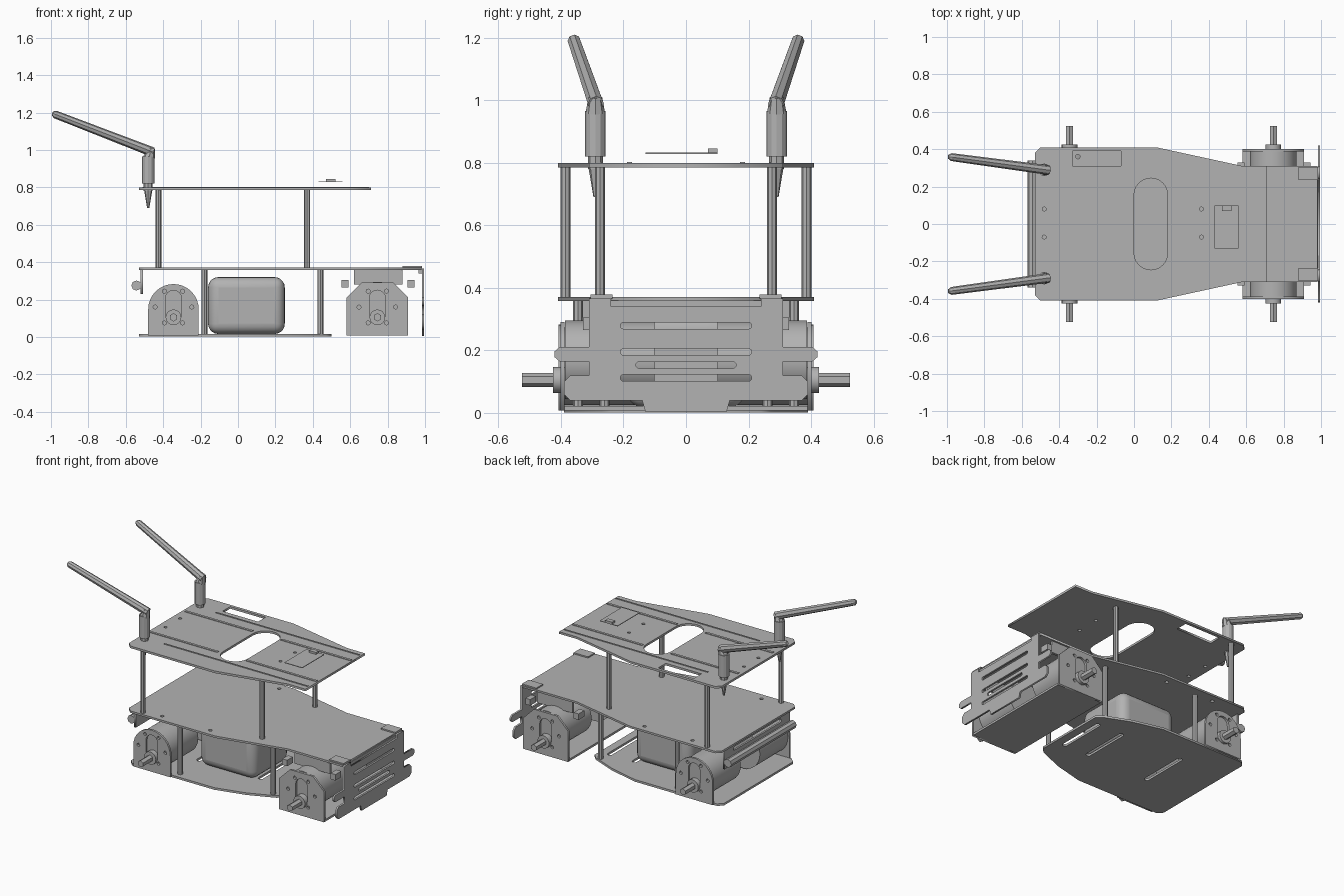
import bpy, math
from mathutils import Vector

cube = bpy.data.objects.get("Cube")
if cube:
    bpy.data.objects.remove(cube, do_unlink=True)

grey = bpy.data.materials.new("plain grey")
grey.use_nodes = True
grey.diffuse_color = (0.45, 0.45, 0.45, 1)
grey.node_tree.nodes["Principled BSDF"].inputs["Base Color"].default_value = grey.diffuse_color

FACING_FRONT = (math.pi / 2, 0, 0)             # profile drawn in x and z
FACING_SIDE = (math.pi / 2, 0, math.pi / 2)    # profile drawn in y and z


def finish(ob, name, smooth=False):
    ob.name = name
    ob.data.materials.clear()
    ob.data.materials.append(grey)
    if smooth:
        bpy.ops.object.shade_smooth_by_angle(angle=math.radians(35))
    return ob


def circle(cx, cy, r, n=16):
    return [(cx + r * math.cos(math.tau * i / n), cy + r * math.sin(math.tau * i / n)) for i in range(n)]


def slot(cx, cy, length, r, vertical=True, n=16):
    """Straight slot with round ends; length is the overall length."""
    d, pts = length / 2 - r, []
    for side in (1, -1):
        for i in range(n // 2 + 1):
            a = math.pi * i / (n // 2) - math.pi / 2
            u, v = side * (d + r * math.cos(a)), side * r * math.sin(a)
            pts.append((cx - v, cy + u) if vertical else (cx + u, cy + v))
    return pts


def rect(x0, x1, y0, y1):
    return [(x0, y0), (x1, y0), (x1, y1), (x0, y1)]


def mirrored(half, axis):
    """Close a half outline by reflecting it; axis is the coordinate that flips."""
    flip = (lambda p: (p[0], -p[1])) if axis == 1 else (lambda p: (-p[0], p[1]))
    return half + [flip(p) for p in reversed(half)]


def plate(name, outer, holes, location, thickness, rotation=(0, 0, 0)):
    """Flat sheet cut from an outline with holes."""
    curve = bpy.data.curves.new(name, "CURVE")
    curve.dimensions, curve.fill_mode, curve.extrude = "2D", "BOTH", thickness / 2
    for loop in [outer] + holes:
        spline = curve.splines.new("POLY")
        spline.points.add(len(loop) - 1)
        for p, (x, y) in zip(spline.points, loop):
            p.co = (x, y, 0, 1)
        spline.use_cyclic_u = True
    ob = bpy.data.objects.new(name, curve)
    bpy.context.collection.objects.link(ob)
    ob.location, ob.rotation_euler = location, rotation
    bpy.ops.object.select_all(action="DESELECT")
    ob.select_set(True)
    bpy.context.view_layer.objects.active = ob
    bpy.ops.object.convert(target="MESH")
    return finish(bpy.context.object, name)


def rod(name, a, b, r, sides=8, r2=None, smooth=False):
    a, b = Vector(a), Vector(b)
    bpy.ops.mesh.primitive_cone_add(vertices=sides, radius1=r, radius2=r if r2 is None else r2,
                                    depth=(b - a).length, location=(a + b) / 2,
                                    rotation=(b - a).to_track_quat("Z", "Y").to_euler())
    return finish(bpy.context.object, name, smooth)


def box(name, x, y, z):
    bpy.ops.mesh.primitive_cube_add(size=1, location=[(s[0] + s[1]) / 2 for s in (x, y, z)])
    ob = bpy.context.object
    ob.scale = [s[1] - s[0] for s in (x, y, z)]
    bpy.ops.object.transform_apply(location=False, rotation=False, scale=True)
    return finish(ob, name)


# Three stacked decks
deck = [(-0.53, 0.38), (-0.50, 0.41), (0.12, 0.41), (0.58, 0.31)]
floor = [(-0.53, 0.36), (-0.50, 0.39), (0.10, 0.39), (0.30, 0.34), (0.47, 0.27), (0.50, 0.24)]
plate("bottom_deck", mirrored(floor, 1),
      [slot(x, 0.03, 0.33, 0.016) for x in (0.43, 0.25, -0.20)], (0, 0, 0.009), 0.014)
plate("middle_deck", mirrored(deck + [(0.98, 0.31)], 1),
      [circle(x, s * 0.36, 0.012, 8) for x in (-0.3, 0.05) for s in (-1, 1)], (0, 0, 0.364), 0.013)
plate("top_deck", mirrored(deck + [(0.71, 0.31)], 1),
      [slot(0.09, 0, 0.49, 0.09, n=24), rect(-0.33, -0.07, 0.31, 0.39)]
      + [circle(x, y, 0.011, 8) for x in (-0.48, 0.36) for y in (-0.07, 0.08)],
      (0, 0, 0.792), 0.014)

# Raised strips and small board on the top deck
for s in (-1, 1):
    box("rear_deck_strip", (-0.51, -0.02), (s * 0.18 - 0.008, s * 0.18 + 0.008), (0.797, 0.803))
    box("front_deck_strip", (0.19, 0.70), (s * 0.18 - 0.008, s * 0.18 + 0.008), (0.797, 0.803))
    box("outer_deck_strip", (-0.35, 0.70), (s * 0.27 - 0.004, s * 0.27 + 0.004), (0.797, 0.803))
    box("middle_deck_tab", (0.88, 0.985), (s * 0.27 - 0.035, s * 0.27 + 0.035), (0.366, 0.379))
box("sensor_board", (0.43, 0.56), (-0.13, 0.10), (0.828, 0.832))
box("sensor_chip", (0.47, 0.52), (0.07, 0.10), (0.832, 0.845))

# Battery case with rounded edges
battery = box("battery_case", (-0.16, 0.25), (-0.19, 0.19), (0.016, 0.32))
bevel = battery.modifiers.new("round", "BEVEL")
bevel.width, bevel.segments = 0.055, 5
bpy.ops.object.shade_smooth_by_angle(angle=math.radians(35))

# Posts, motors and antennas on both sides
for s in (-1, 1):
    for x, y in ((-0.425, 0.385), (0.37, 0.275)):
        rod("upper_post", (x, s * y, 0.37), (x, s * y, 0.79), 0.016)
    for x, y in ((-0.18, 0.345), (0.44, 0.26)):
        rod("lower_post", (x, s * y, 0.012), (x, s * y, 0.36), 0.016)

    # Motor brackets: rounded tops, shaft slot and a ring of screw holes
    for name, cx, w, cz, y in (("rear", -0.345, 0.135, 0.148, 0.40), ("front", 0.745, 0.165, 0.17, 0.395)):
        if name == "rear":
            arch = [(cx + w * math.cos(math.pi * i / 16), cz + w * math.sin(math.pi * i / 16)) for i in range(17)]
        else:
            arch = [(cx + w, 0.21), (cx + w - 0.08, 0.29), (cx - w + 0.08, 0.29), (cx - w, 0.21)]
        outline = [(cx - w, 0.008), (cx + w, 0.008)] + arch
        screws = [circle(cx + 0.098 * math.cos(a), 0.16 + 0.098 * math.sin(a), 0.011, 8)
                  for a in (math.radians(d) for d in (0, 60, 120, 180, 240, 300))]
        plate(name + "_motor_bracket", outline, [slot(cx, 0.16, 0.18, 0.043)] + screws,
              (0, s * y, 0), 0.014, FACING_FRONT)
        rod(name + "_motor", (cx, s * 0.10, cz), (cx, s * (y - 0.008), cz), 0.125, 32, smooth=True)
        rod(name + "_motor_hub", (cx, s * 0.37, 0.105), (cx, s * 0.425, 0.105), 0.042, 16, smooth=True)
        rod(name + "_motor_shaft", (cx, s * 0.40, 0.105), (cx, s * 0.525, 0.105), 0.022, 6)

    # Side bolts of the front tray
    for x in (0.572, 0.925):
        box("tray_bolt", (x - 0.018, x + 0.018), (s * 0.30 - 0.03, s * 0.30 + 0.03), (0.265, 0.305))
    box("tray_hanger", (0.62, 0.88), (s * 0.29 - 0.008, s * 0.29 + 0.008), (0.28, 0.36))

    # Antenna
    rod("antenna_screw", (-0.48, s * 0.29, 0.69), (-0.48, s * 0.29, 0.785), 0.006, 8, 0.022)
    rod("antenna_neck", (-0.48, s * 0.29, 0.78), (-0.48, s * 0.29, 0.825), 0.024)
    rod("antenna_base", (-0.48, s * 0.29, 0.82), (-0.48, s * 0.29, 0.965), 0.033, 12)
    rod("antenna_joint", (-0.475, s * 0.29, 0.96), (-0.465, s * 0.29, 1.01), 0.031, 8, 0.022)
    base, tip = Vector((-0.455, s * 0.288, 0.988)), Vector((-0.978, s * 0.358, 1.19))
    rod("antenna_arm", base, tip, 0.026, 8, 0.021)
    rod("antenna_tip", tip, tip + (tip - base).normalized() * 0.015, 0.021, 8, 0.011)

# Floor of the front motor tray
box("front_tray_floor", (0.58, 0.91), (-0.395, 0.395), (0.008, 0.022))

# Slotted front bumper with rounded ears
half = [(0.24, 0.365), (0.31, 0.365), (0.31, 0.21), (0.405, 0.21), (0.42, 0.197), (0.42, 0.178),
        (0.405, 0.165), (0.31, 0.165), (0.31, 0.12), (0.37, 0.12), (0.39, 0.10),
        (0.39, 0.06), (0.37, 0.04), (0.14, 0.04), (0.13, 0.004)]
vents = [slot(0, z, l, 0.0105, False) for z, l in ((0.279, 0.42), (0.195, 0.42), (0.153, 0.32), (0.112, 0.42))]
plate("front_bumper", mirrored([(0.24, 0.34)] + half[0:], 0), vents, (0.989, 0, 0), 0.012, FACING_SIDE)
box("bumper_top_rail", (0.965, 0.985), (-0.24, 0.24), (0.34, 0.36))

# Rear bumper: panel under the deck with a bar behind it
plate("rear_panel", rect(-0.34, 0.34, 0.23, 0.36), [slot(0, 0.33, 0.5, 0.012, False)],
      (-0.515, 0, 0), 0.012, FACING_SIDE)
rod("rear_bar", (-0.543, -0.34, 0.275), (-0.543, 0.34, 0.275), 0.027, 8)
